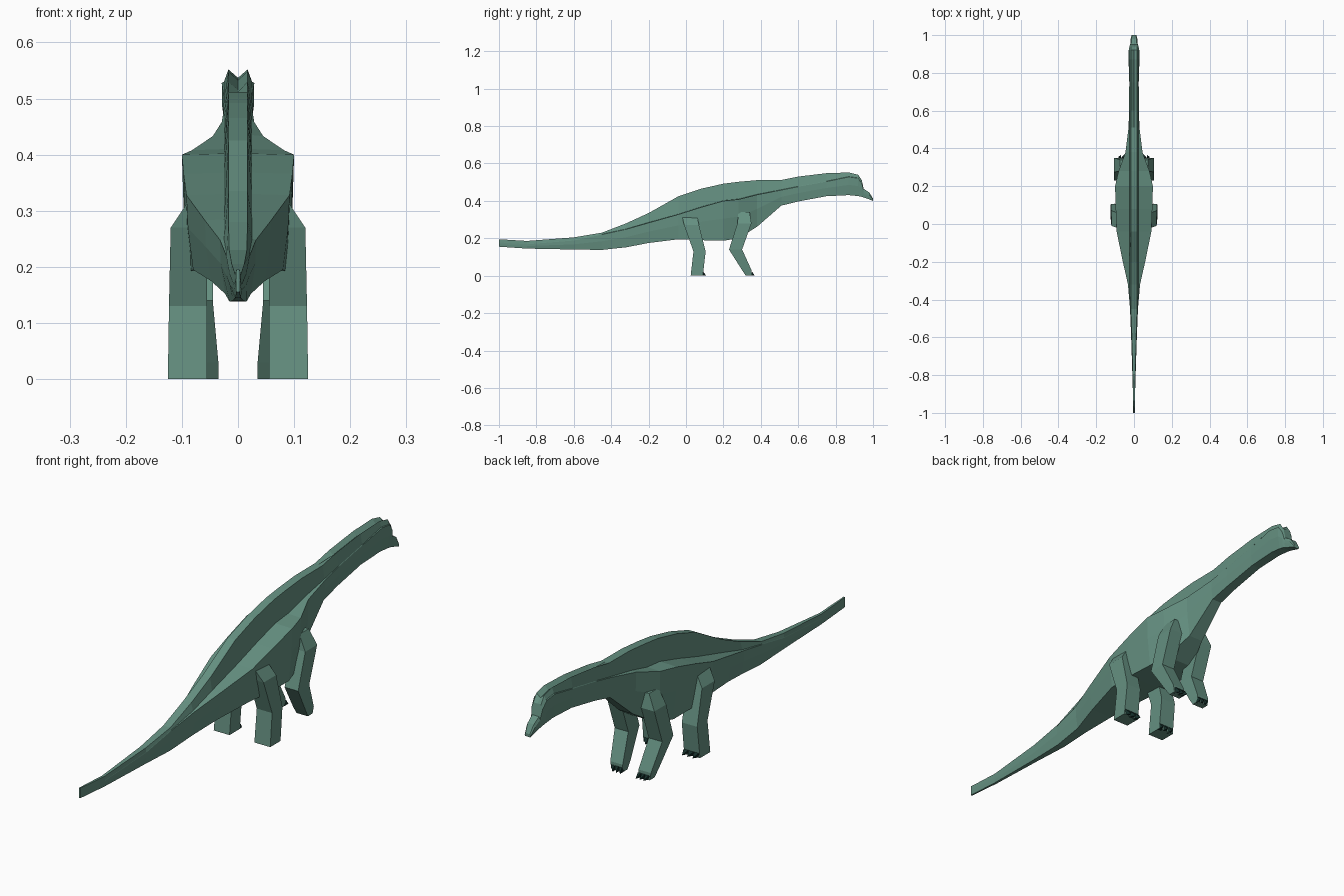
import bpy
import bmesh
from mathutils import Vector

cube = bpy.data.objects.get("Cube")
if cube:
    bpy.data.objects.remove(cube, do_unlink=True)


def make_material(name, colour):
    mat = bpy.data.materials.new(name)
    mat.use_nodes = True
    mat.diffuse_color = colour
    bsdf = next(n for n in mat.node_tree.nodes if n.type == 'BSDF_PRINCIPLED')
    bsdf.inputs["Base Color"].default_value = colour
    bsdf.inputs["Roughness"].default_value = 0.9
    return mat


skin = make_material("sage_green_skin", (0.13, 0.28, 0.22, 1))
horn = make_material("dark_claw", (0.008, 0.03, 0.025, 1))


def finish(name, bm, material):
    bmesh.ops.recalc_face_normals(bm, faces=bm.faces)
    mesh = bpy.data.meshes.new(name)
    bm.to_mesh(mesh)
    bm.free()
    mesh.materials.append(material)
    obj = bpy.data.objects.new(name, mesh)
    bpy.context.collection.objects.link(obj)
    return obj


def loft(name, rings, material):
    """Skin closed rings of equal length and cap both ends."""
    bm = bmesh.new()
    loops = [[bm.verts.new(p) for p in ring] for ring in rings]
    count = len(loops[0])
    for a, b in zip(loops, loops[1:]):
        for i in range(count):
            j = (i + 1) % count
            bm.faces.new((a[i], a[j], b[j], b[i]))
    bm.faces.new(loops[0])
    bm.faces.new(loops[-1])
    return finish(name, bm, material)


def body_ring(y, top, shelf, width, low, low_width):
    """Raised spine strip standing on a shelf, over slab sides and a flat belly."""
    spine = min(0.017, width * 0.75)
    foot = min(spine + 0.008, width * 0.95)
    groove = 0.015 if 0.55 < y < 0.93 else 0
    middle = shelf + (low - shelf) * 0.45
    half = [(spine, top), (foot, shelf), (width, shelf - 0.002),
            (width * 0.97, middle), (low_width, low)]
    right = [Vector((x, y, z)) for x, z in half]
    left = [Vector((-x, y, z)) for x, z in reversed(half)]
    return [Vector((0, y, top - groove))] + right + left


# Tail, trunk, neck and head: y, top, shelf height, half width, belly height, belly half width
sections = [
    (-1, .195, .18, .004, .155, .003),
    (-.85, .186, .17, .007, .145, .005),
    (-.6, .205, .19, .015, .14, .009),
    (-.45, .23, .222, .021, .138, .015),
    (-.32, .28, .25, .032, .152, .023),
    (-.2, .335, .285, .059, .175, .048),
    (-.04, .425, .33, .092, .195, .08),
    (.08, .465, .368, .097, .19, .088),
    (.2, .492, .402, .1, .187, .085),
    (.28, .502, .41, .082, .2, .065),
    (.38, .511, .435, .045, .262, .032),
    (.51, .512, .46, .029, .375, .022),
    (.6, .53, .478, .026, .397, .02),
    (.75, .548, .505, .025, .425, .019),
    (.87, .552, .53, .029, .431, .02),
    (.92, .54, .523, .028, .426, .02),
    (.94, .51, .495, .024, .422, .019),
    (.95, .465, .455, .02, .418, .017),
    (.98, .445, .435, .018, .408, .015),
    (1, .412, .408, .013, .4, .011),
]
loft("body", [body_ring(*s) for s in sections], skin)

# Legs: height, back, front, inner side, outer side
hind = [
    (.315, -.02, .06, .05, .09),
    (.27, -.01, .07, .055, .12),
    (.13, .04, .105, .055, .123),
    (0, .025, .09, .055, .125),
]
fore = [
    (.34, .28, .34, .04, .075),
    (.28, .275, .35, .045, .105),
    (.14, .23, .3, .045, .105),
    (.03, .3, .35, .035, .09),
    (0, .32, .35, .035, .085),
]


def leg_ring(side, z, back, front, inner, outer):
    return [Vector((side * x, y, z)) for x, y in
            ((inner, back), (outer, back), (outer, front), (inner, front))]


def claws(name, side, foot):
    """Three wedge claws along the front edge of a foot."""
    z, back, front, inner, outer = foot
    step = (outer - inner) / 3
    bm = bmesh.new()
    for i in range(3):
        a = side * (inner + step * i)
        b = side * (inner + step * (i + 0.9))
        mid = (a + b) / 2
        base = [bm.verts.new(p) for p in (
            (a, front - .012, 0), (b, front - .012, 0),
            (b, front + .004, .02), (a, front + .004, .02))]
        tip = bm.verts.new((mid - side * .008, front + .018, 0))
        bm.faces.new(base)
        for k in range(4):
            bm.faces.new((base[k], base[(k + 1) % 4], tip))
    finish(name, bm, horn)


for label, rings in (("hind", hind), ("front", fore)):
    for side_name, side in (("left", 1), ("right", -1)):
        loft(f"{label}_leg_{side_name}", [leg_ring(side, *r) for r in rings], skin)
        claws(f"{label}_claws_{side_name}", side, rings[-1])
